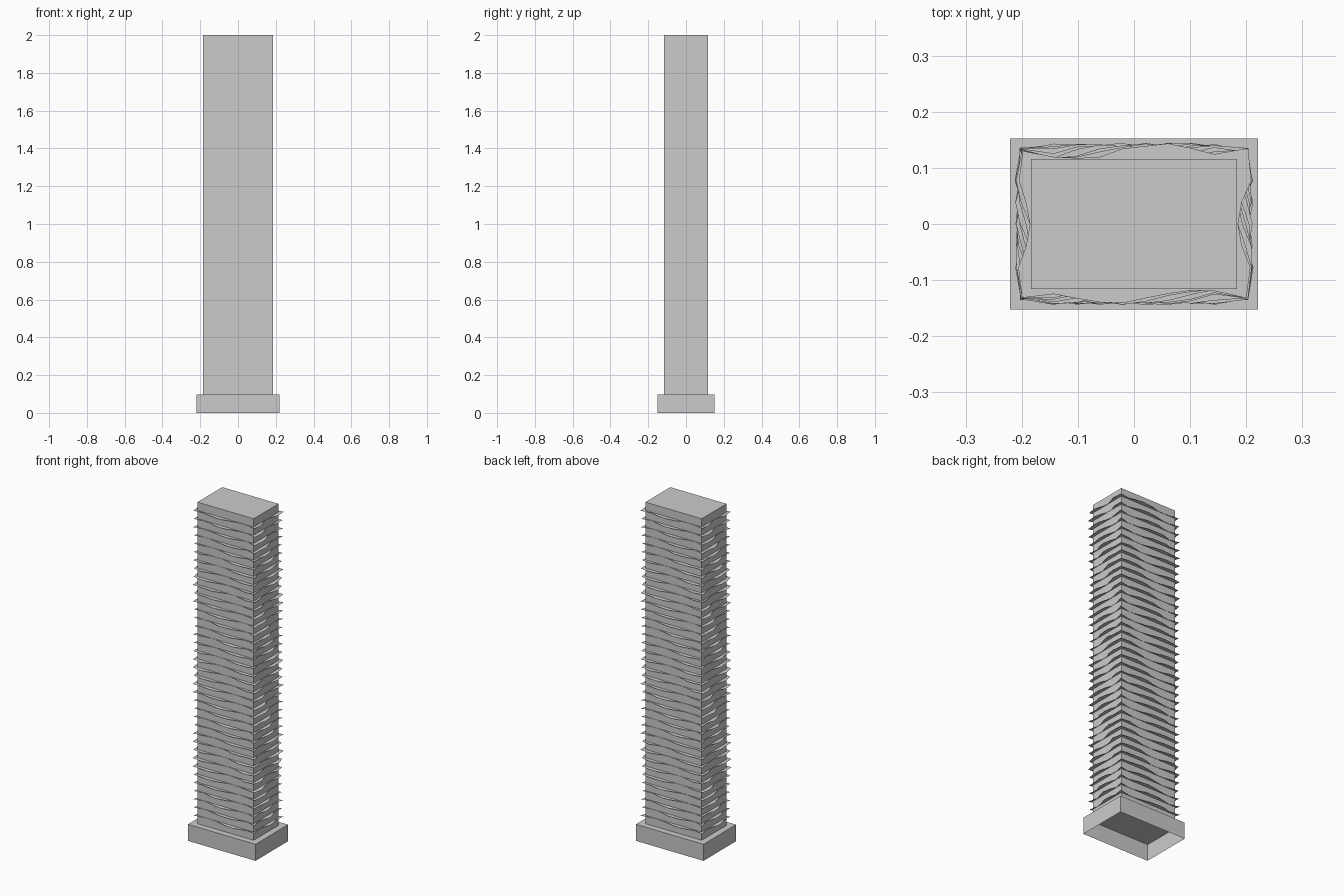
import bpy, bmesh, math, random

if "Cube" in bpy.data.objects:
    bpy.data.objects.remove(bpy.data.objects["Cube"])

random.seed(4)
HX, HY = 0.184, 0.116          # half size of the tower shaft
BASE, TOP, FLOORS = 0.098, 2.0, 39
STEP = (TOP - BASE) / FLOORS

concrete = bpy.data.materials.new("concrete_grey")
concrete.diffuse_color = (0.6, 0.6, 0.6, 1)
concrete.use_nodes = True
concrete.node_tree.nodes["Principled BSDF"].inputs["Base Color"].default_value = concrete.diffuse_color


def make_object(name, bm):
    mesh = bpy.data.meshes.new(name)
    bm.to_mesh(mesh)
    bm.free()
    mesh.materials.append(concrete)
    obj = bpy.data.objects.new(name, mesh)
    bpy.context.collection.objects.link(obj)
    return obj


def box(name, hx, hy, z0, z1, open_bottom=False):
    bm = bmesh.new()
    bmesh.ops.create_cube(bm, size=1)
    for v in bm.verts:
        v.co = (v.co.x * 2 * hx, v.co.y * 2 * hy, z0 if v.co.z < 0 else z1)
    if open_bottom:
        low = [f for f in bm.faces if f.normal.z < -0.5]
        bmesh.ops.delete(bm, geom=low, context='FACES')
    return make_object(name, bm)


def overhang(t, z, wavelength, period, peak_z):
    """Balcony depth: a wave that drifts along the wall from floor to floor."""
    phase = t / wavelength + (z - peak_z) / period
    depth = 0.013 + 0.013 * math.cos(2 * math.pi * phase)
    return max(0.0015, depth + random.uniform(-0.003, 0.003))


# Plinth, hollow underneath, and the plain shaft
box("plinth", 0.221, 0.152, 0, BASE, open_bottom=True)
box("tower_shaft", HX, HY, BASE, TOP)

# Thin wavy balcony sheets around the shaft, one per floor
bm = bmesh.new()
for k in range(1, FLOORS):
    z = BASE + k * STEP
    inner, outer = [], []
    # Walls in counter-clockwise order: front, right, back, left
    for side in range(4):
        along, away = (HX, HY) if side % 2 == 0 else (HY, HX)
        wave = (0.30, 0.55, 1.32) if side % 2 == 0 else (0.20, 0.50, 0.70)
        n = 9 if side % 2 == 0 else 6
        for i in range(n):
            t = -along + 2 * along * i / n
            if i == 0:                       # corner point
                d = 0.016 + random.uniform(-0.003, 0.004)
                a, b = t - d, -away - d
            else:
                a, b = t, -away - overhang(t, z, *wave)
            for ring, (p, q) in ((inner, (t, -away)), (outer, (a, b))):
                for _ in range(side):        # quarter turns
                    p, q = -q, p
                ring.append(bm.verts.new((p, q, z)))
    m = len(inner)
    for i in range(m):
        j = (i + 1) % m
        bm.faces.new((inner[i], outer[i], outer[j], inner[j]))
make_object("balcony_sheets", bm)
